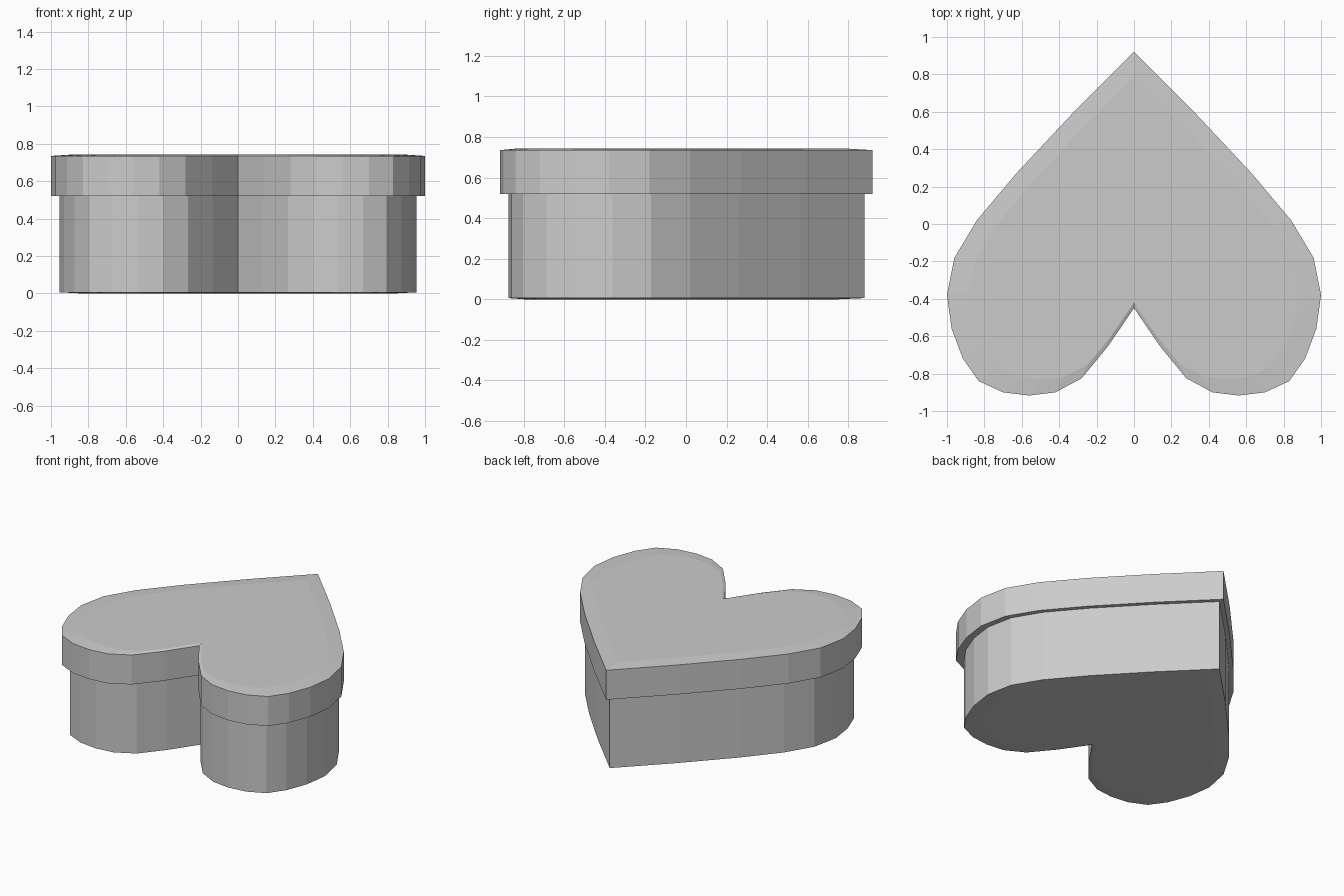
import bpy
import bmesh

default = bpy.data.objects.get("Cube")
if default:
    bpy.data.objects.remove(default, do_unlink=True)

# One plain grey for the whole box
grey = bpy.data.materials.new("plain grey")
grey.use_nodes = True
colour = (0.6, 0.6, 0.6, 1)
grey.diffuse_color = colour
grey.node_tree.nodes["Principled BSDF"].inputs["Base Color"].default_value = colour

# Half of the heart outline, from the point to the notch
half = [(0, 0.92), (0.33, 0.59), (0.63, 0.27), (0.84, 0.02), (0.96, -0.18),
        (1, -0.38), (0.975, -0.56), (0.915, -0.72), (0.83, -0.84),
        (0.7, -0.9), (0.56, -0.917), (0.42, -0.9), (0.28, -0.825),
        (0.14, -0.655), (0, -0.45)]
mirrored = [(-x, y) for x, y in half[1:-1]]
outline = (half + mirrored[::-1])[::-1]  # counter-clockwise from above


def inset(points, factor=0.88, centre=-0.2):
    return [(x * factor, centre + (y - centre) * factor) for x, y in points]


def loft(name, rings):
    """Join stacked (outline, height) rings into a closed, flat-shaded solid."""
    bm = bmesh.new()
    loops = [[bm.verts.new((x, y, z)) for x, y in pts] for pts, z in rings]
    for low, high in zip(loops, loops[1:]):
        for i in range(len(low)):
            j = (i + 1) % len(low)
            bm.faces.new((low[i], low[j], high[j], high[i]))
    bm.faces.new(loops[0][::-1])
    bm.faces.new(loops[-1])
    bmesh.ops.recalc_face_normals(bm, faces=bm.faces)
    mesh = bpy.data.meshes.new(name)
    bm.to_mesh(mesh)
    bm.free()
    mesh.materials.append(grey)
    obj = bpy.data.objects.new(name, mesh)
    bpy.context.collection.objects.link(obj)
    return obj


# Box body, slightly smaller than the lid and reaching up inside it
body = [(x * 0.955, y * 0.955) for x, y in outline]
loft("box_body", [(inset(body), 0), (body, 0.006), (body, 0.6)])

# Overhanging lid with a faintly raised top
loft("lid", [(outline, 0.52), (outline, 0.735), (inset(outline), 0.743)])
